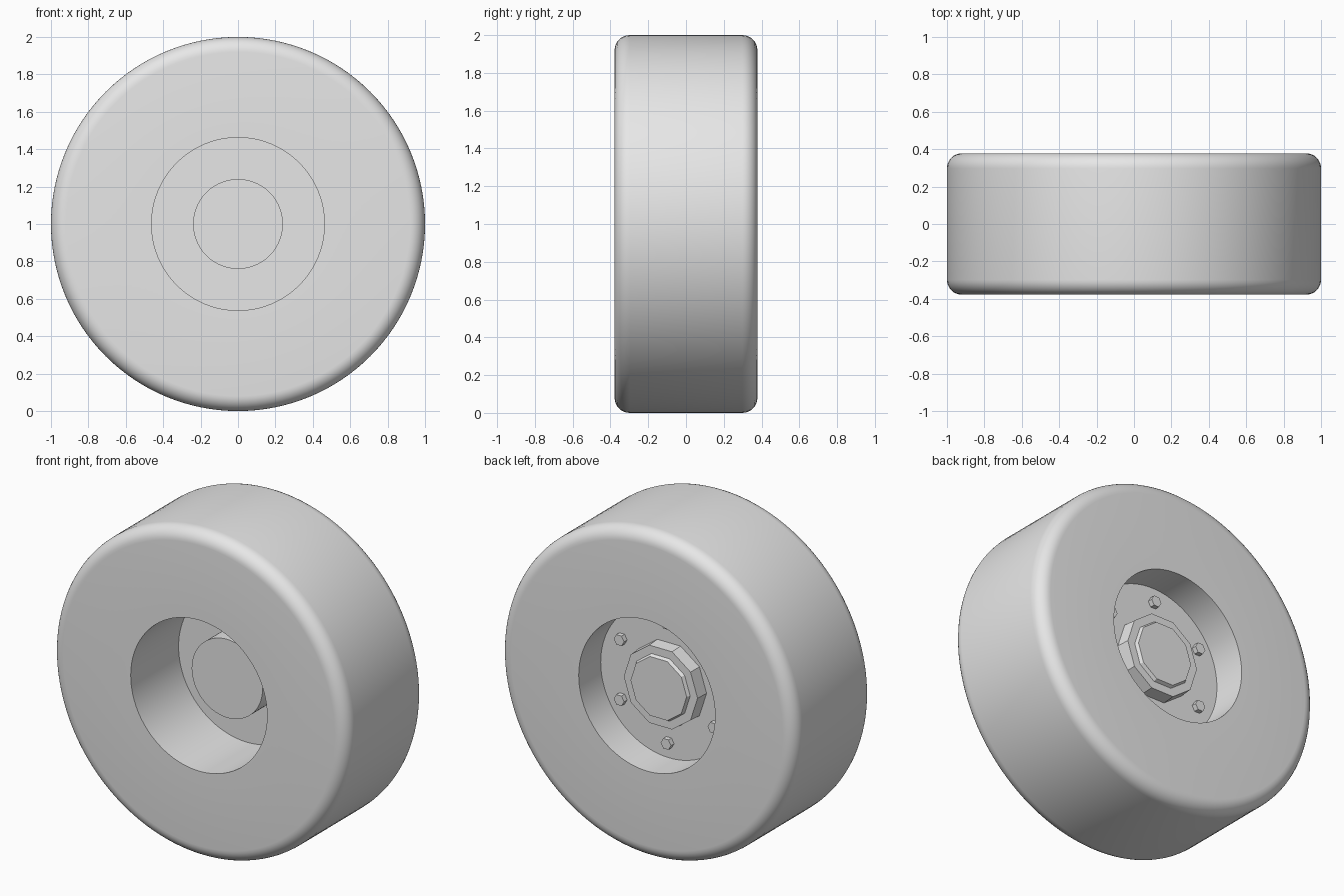
import bpy, bmesh, math

if "Cube" in bpy.data.objects:
    bpy.data.objects.remove(bpy.data.objects["Cube"])

RADIUS, HALF_W, BORE, ROUND = 1.0, 0.378, 0.462, 0.08
FLOOR_FRONT, FLOOR_BACK = 0.085, 0.165

grey = bpy.data.materials.new("plain_grey")
grey.diffuse_color = (0.8, 0.8, 0.8, 1)
grey.use_nodes = True
grey.node_tree.nodes["Principled BSDF"].inputs["Base Color"].default_value = grey.diffuse_color


def lathe(name, profile, sides, smooth, cx=0.0, cz=1.0, start_cap=True, end_cap=True):
    """Spin a (radius, y) profile about the y axis; ends may be capped flat."""
    bm = bmesh.new()
    rings = []
    for r, y in profile:
        rings.append([bm.verts.new((cx + r * math.cos(2 * math.pi * i / sides), y,
                                    cz + r * math.sin(2 * math.pi * i / sides)))
                      for i in range(sides)])
    for a, b in zip(rings, rings[1:]):
        for i in range(sides):
            j = (i + 1) % sides
            bm.faces.new((a[i], a[j], b[j], b[i]))
    if start_cap:
        bm.faces.new(rings[0])
    if end_cap:
        bm.faces.new(rings[-1])
    bmesh.ops.recalc_face_normals(bm, faces=bm.faces)
    mesh = bpy.data.meshes.new(name)
    bm.to_mesh(mesh)
    bm.free()
    mesh.materials.append(grey)
    obj = bpy.data.objects.new(name, mesh)
    bpy.context.collection.objects.link(obj)
    if smooth:
        bpy.ops.object.select_all(action='DESELECT')
        obj.select_set(True)
        bpy.context.view_layer.objects.active = obj
        bpy.ops.object.shade_smooth_by_angle(angle=math.radians(30))
    return obj


def shoulder(y_sign):
    """Rounded tyre corner, from side wall to tread."""
    pts = []
    for k in range(9):
        t = math.pi / 2 * k / 8
        pts.append((RADIUS - ROUND + ROUND * math.sin(t),
                    y_sign * (HALF_W - ROUND + ROUND * math.cos(t))))
    return pts


# Tyre with both recesses and their floors
profile = [(BORE, FLOOR_FRONT), (BORE, -HALF_W)]
profile += shoulder(-1) + shoulder(1)[::-1]
profile += [(BORE, HALF_W), (BORE, FLOOR_BACK)]
lathe("tyre_and_rim", profile, 128, True)

# Round axle boss inside the front recess
lathe("front_axle_boss", [(0.24, -0.105), (0.24, FLOOR_FRONT)], 96, True, end_cap=False)

# Faceted hub with raised cap inside the back recess
lathe("back_hub", [(0.255, FLOOR_BACK), (0.25, 0.245), (0.20, 0.245), (0.19, 0.265)],
      10, False, start_cap=False)

# Six hexagonal wheel bolts
for k in range(6):
    a = math.radians(30 + 60 * k)
    lathe(f"wheel_bolt_{k + 1}", [(0.035, FLOOR_BACK), (0.035, FLOOR_BACK + 0.03)], 6, False,
          cx=0.367 * math.cos(a), cz=1 + 0.367 * math.sin(a), start_cap=False)
